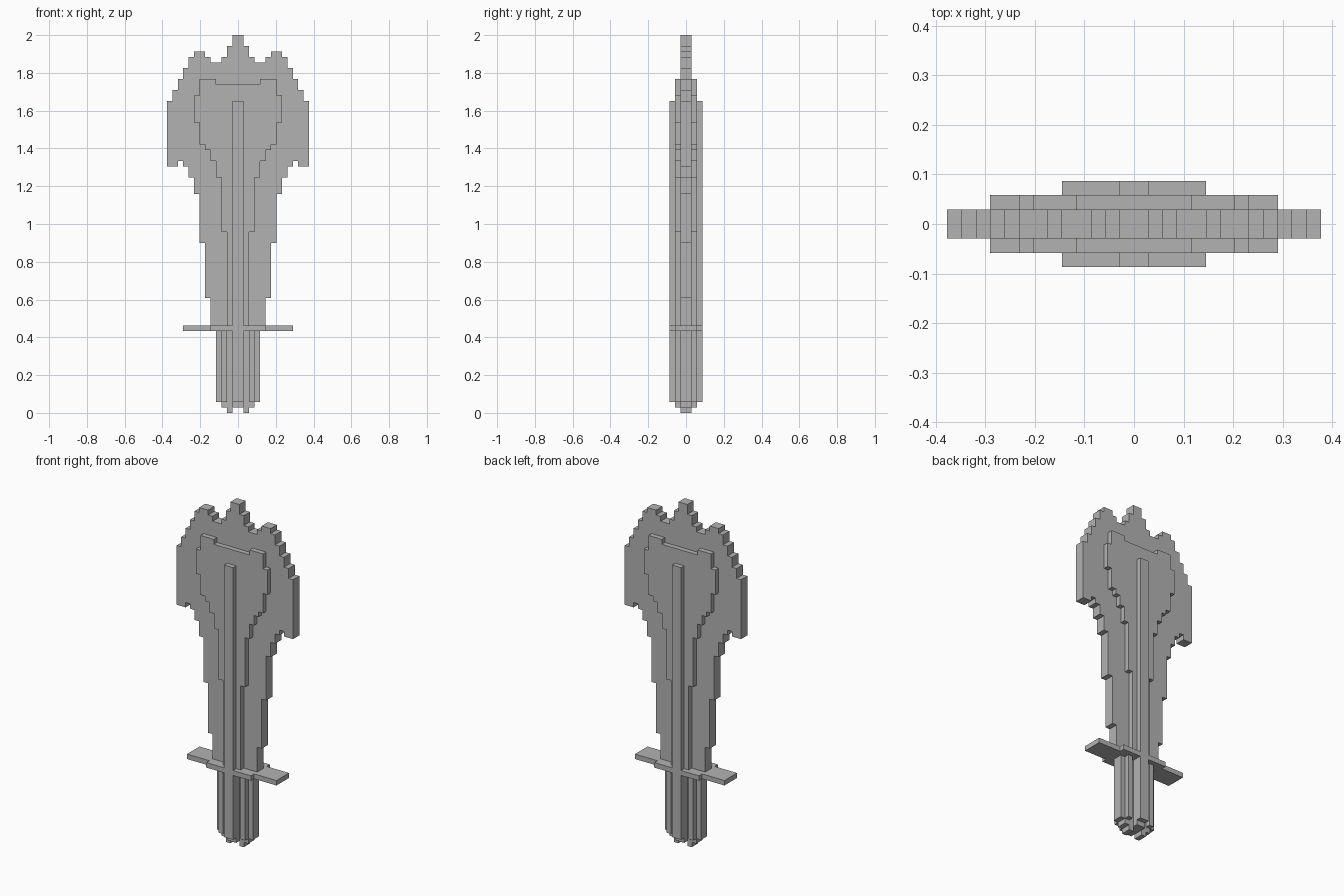
import bpy, bmesh
from mathutils import Vector

if "Cube" in bpy.data.objects:
    bpy.data.objects.remove(bpy.data.objects["Cube"])

U = 2 / 69  # size of one block

steel = bpy.data.materials.new("plain grey")
steel.use_nodes = True
GREY = (0.45, 0.45, 0.45, 1)
steel.diffuse_color = GREY
steel.node_tree.nodes["Principled BSDF"].inputs["Base Color"].default_value = GREY


def stepped_outline(columns):
    """Mirrored closed outline from (outer x, low, high) columns, centre first."""
    top, bottom, inner = [], [], 0
    for outer, low, high in columns:
        top += [(inner, high), (outer, high)]
        bottom += [(inner, low), (outer, low)]
        inner = outer
    right = top + bottom[::-1]
    loop = right + [(-x, h) for x, h in reversed(right)]
    # drop repeated points, the centre line points and straight-through points
    loop = [p for p in loop if p[0] != 0]
    loop = [p for i, p in enumerate(loop) if p != loop[i - 1]]
    n = len(loop)
    return [p for i, p in enumerate(loop)
            if not any(loop[i - 1][k] == p[k] == loop[(i + 1) % n][k] for k in (0, 1))]


def extrude_part(name, columns, start, end, upright):
    """Extrude along y when upright, otherwise along z."""
    bm = bmesh.new()
    place = (lambda a, b: (a, start, b)) if upright else (lambda a, b: (a, b, start))
    verts = [bm.verts.new(Vector(place(*p)) * U) for p in stepped_outline(columns)]
    face = bm.faces.new(verts)
    moved = bmesh.ops.extrude_face_region(bm, geom=[face])["geom"]
    axis = Vector((0, 1, 0)) if upright else Vector((0, 0, 1))
    bmesh.ops.translate(bm, vec=axis * (end - start) * U,
                        verts=[g for g in moved if isinstance(g, bmesh.types.BMVert)])
    bmesh.ops.recalc_face_normals(bm, faces=bm.faces)
    bmesh.ops.triangulate(bm, faces=[f for f in bm.faces if len(f.verts) > 4])
    mesh = bpy.data.meshes.new(name)
    bm.to_mesh(mesh)
    bm.free()
    mesh.materials.append(steel)
    bpy.context.collection.objects.link(bpy.data.objects.new(name, mesh))


# Blade: broad stepped core, raised plate and central ridge
extrude_part("blade_core", [
    (1, 16, 69), (2, 16, 67), (3, 16, 65), (5, 16, 64), (6, 21, 65), (7, 31, 66),
    (8, 40, 66), (9, 43, 65), (10, 45, 63), (11, 46, 61), (12, 45, 59), (13, 45, 57),
], -1, 1, True)
extrude_part("blade_raised_plate", [
    (2, 16, 60), (3, 33, 60), (4, 43, 60), (5, 46, 61), (6, 48, 61), (7, 49, 61),
    (8, 53, 58),
], -2, 2, True)
extrude_part("blade_ridge", [(1, 16, 57)], -3, 3, True)

# Guard
extrude_part("guard", [(5, -3, 3), (10, -2, 2)], 15, 16, False)

# Fluted grip and its stepped end
extrude_part("grip", [(1, -3, 3), (2, -1, 1), (3, -2, 2), (4, -1, 1)], 2, 15, False)
extrude_part("grip_end", [(1, -2, 2), (3, -1, 1)], 1, 2, False)

# Pair of small studs under the grip
for side, sign in (("left", 1), ("right", -1)):
    bpy.ops.mesh.primitive_cube_add(size=1, location=(sign * 1.5 * U, 0, U / 2))
    stud = bpy.context.object
    stud.name = side + "_stud"
    stud.scale = (U, 2 * U, U)
    stud.data.materials.append(steel)
